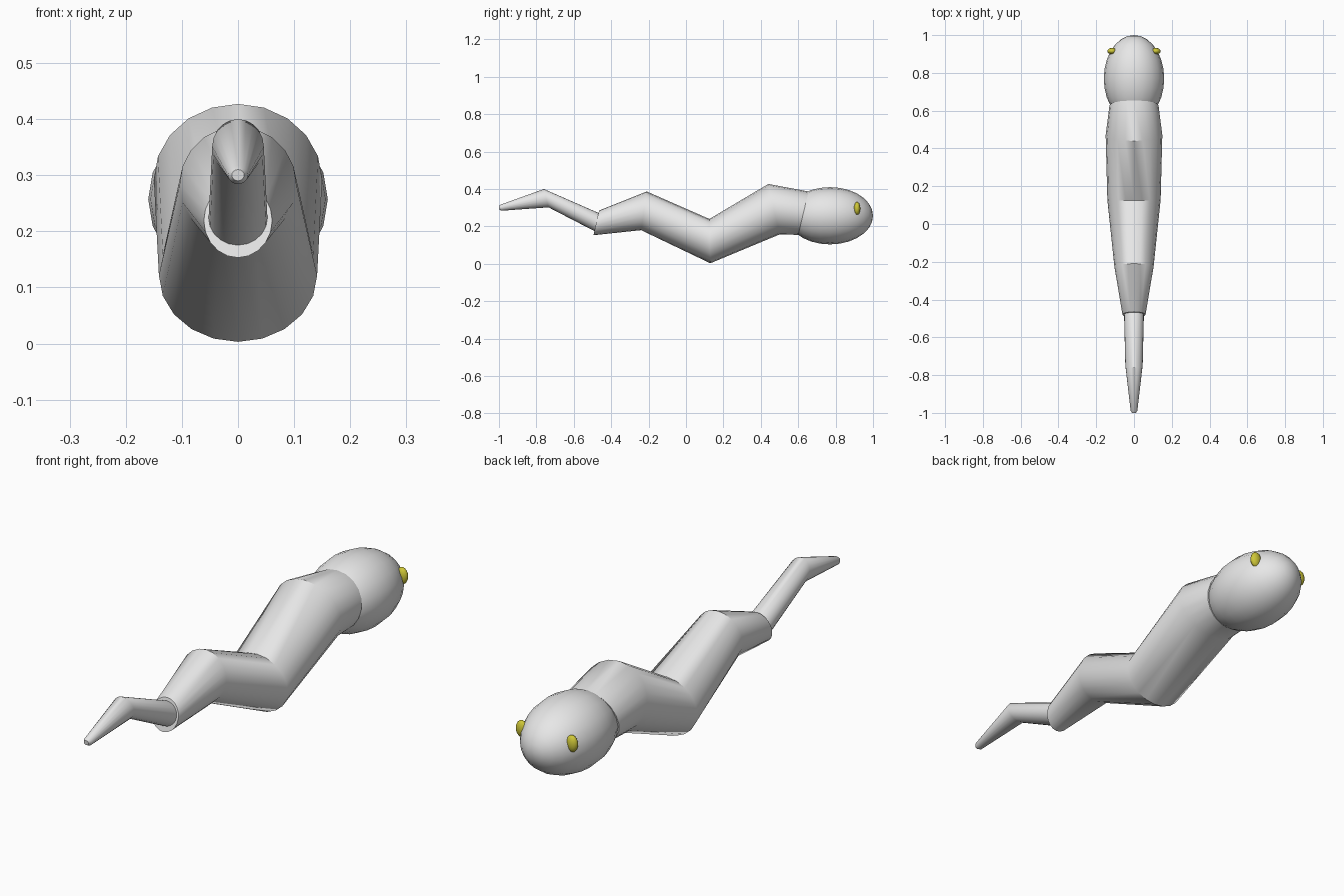
import bpy, bmesh, math
from mathutils import Matrix, Vector

if "Cube" in bpy.data.objects:
    bpy.data.objects.remove(bpy.data.objects["Cube"])


def material(name, rgb):
    m = bpy.data.materials.new(name)
    m.diffuse_color = (*rgb, 1)
    m.use_nodes = True
    m.node_tree.nodes["Principled BSDF"].inputs["Base Color"].default_value = m.diffuse_color
    return m


GREY = material("pale grey", (0.8, 0.8, 0.8))
YELLOW = material("yellow", (0.62, 0.57, 0.04))


def finish(bm, name, mat, angle=40):
    bmesh.ops.recalc_face_normals(bm, faces=bm.faces)
    mesh = bpy.data.meshes.new(name)
    bm.to_mesh(mesh)
    bm.free()
    ob = bpy.data.objects.new(name, mesh)
    bpy.context.collection.objects.link(ob)
    mesh.materials.append(mat)
    bpy.ops.object.select_all(action='DESELECT')
    ob.select_set(True)
    bpy.context.view_layer.objects.active = ob
    bpy.ops.object.shade_smooth_by_angle(angle=math.radians(angle))
    return ob


def tube(name, rings, sides=20):
    """Loft elliptical rings given as (top y, top z, bottom y, bottom z, half width)."""
    bm = bmesh.new()
    loops = []
    for ty, tz, by, bz, w in rings:
        top, bottom = Vector((0, ty, tz)), Vector((0, by, bz))
        mid, half = (top + bottom) / 2, (top - bottom) / 2
        loop = []
        for i in range(sides):
            a = math.tau * i / sides
            loop.append(bm.verts.new(mid + half * math.cos(a) + Vector((w * math.sin(a), 0, 0))))
        loops.append(loop)
    for a, b in zip(loops, loops[1:]):
        for i in range(sides):
            j = (i + 1) % sides
            bm.faces.new((a[i], a[j], b[j], b[i]))
    bm.faces.new(loops[0])
    bm.faces.new(loops[-1])
    return finish(bm, name, GREY)


def ellipsoid(name, centre, radii, mat, segs, rows):
    """Sphere with its poles along y, scaled and placed."""
    bm = bmesh.new()
    bmesh.ops.create_uvsphere(bm, u_segments=segs, v_segments=rows, radius=1)
    bm.transform(Matrix.Translation(centre) @ Matrix.Diagonal((*radii, 1))
                 @ Matrix.Rotation(math.pi / 2, 4, 'X'))
    return finish(bm, name, mat)


# Undulating body, from the neck to the tail joint
tube("body", [
    (0.655, 0.387, 0.60, 0.155, 0.13),
    (0.44, 0.427, 0.50, 0.157, 0.15),
    (0.125, 0.24, 0.13, 0.003, 0.141),
    (-0.21, 0.387, -0.24, 0.18, 0.104),
    (-0.465, 0.285, -0.495, 0.153, 0.061),
])

# Tapering tail, its root tucked inside the body's end
tube("tail", [
    (-0.44, 0.26, -0.47, 0.165, 0.053),
    (-0.76, 0.40, -0.735, 0.302, 0.046),
    (-0.99, 0.317, -0.985, 0.284, 0.018),
    (-1.0, 0.31, -0.998, 0.29, 0.011),
])

# Head and eyes
ellipsoid("head", (0, 0.77, 0.257), (0.16, 0.23, 0.153), GREY, 20, 14)
for side, label in ((-1, "left"), (1, "right")):
    ellipsoid(label + "_eye", (side * 0.116, 0.915, 0.296), (0.025, 0.017, 0.035), YELLOW, 16, 10)
